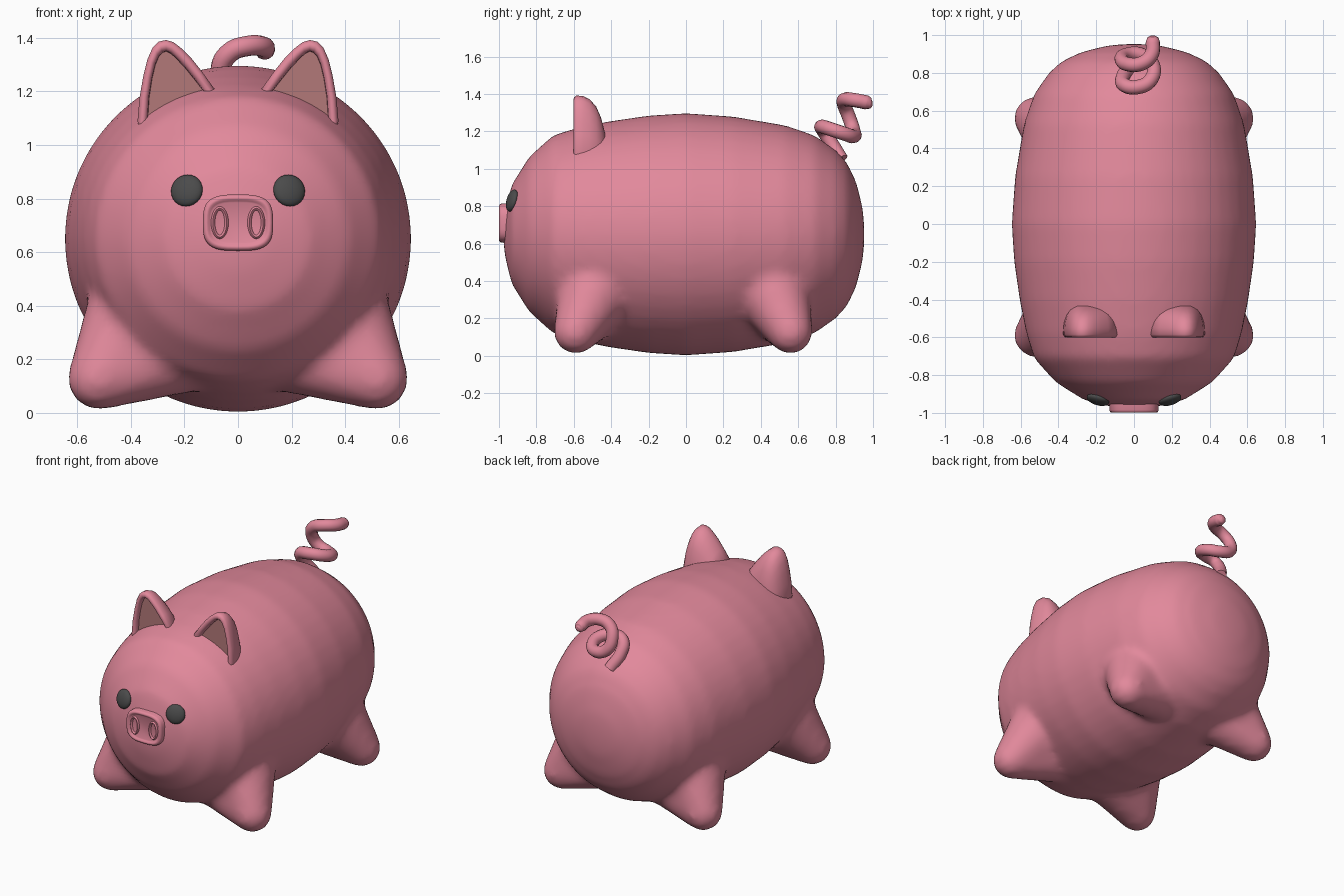
import bpy, bmesh, math
from mathutils import Vector, Matrix

if "Cube" in bpy.data.objects:
    bpy.data.objects.remove(bpy.data.objects["Cube"])


def material(name, rgb):
    m = bpy.data.materials.new(name)
    m.diffuse_color = (*rgb, 1)
    m.use_nodes = True
    m.node_tree.nodes["Principled BSDF"].inputs["Base Color"].default_value = m.diffuse_color
    return m


PINK = material("pink", (0.76, 0.25, 0.33))
INNER = material("dusky pink", (0.45, 0.19, 0.19))
DARK = material("charcoal", (0.07, 0.07, 0.07))


def finish(bm, name, mats, angle=40):
    bmesh.ops.recalc_face_normals(bm, faces=bm.faces[:])
    me = bpy.data.meshes.new(name)
    bm.to_mesh(me)
    bm.free()
    for m in mats:
        me.materials.append(m)
    ob = bpy.data.objects.new(name, me)
    bpy.context.collection.objects.link(ob)
    bpy.ops.object.select_all(action='DESELECT')
    bpy.context.view_layer.objects.active = ob
    ob.select_set(True)
    bpy.ops.object.shade_smooth_by_angle(angle=math.radians(angle))
    return ob


def loft(bm, loops):
    """Skin a list of equal-length closed loops and cap both ends."""
    rings = [[bm.verts.new(p) for p in loop] for loop in loops]
    n = len(rings[0])
    for a, b in zip(rings, rings[1:]):
        for i in range(n):
            j = (i + 1) % n
            bm.faces.new((a[i], a[j], b[j], b[i]))
    return bm.faces.new(rings[0]), bm.faces.new(rings[-1])


def superellipse(cx, cz, rx, rz, y, power=1.0, n=32):
    pts = []
    for i in range(n):
        t = 2 * math.pi * i / n
        c, s = math.cos(t), math.sin(t)
        pts.append((cx + rx * math.copysign(abs(c) ** power, c), y,
                    cz + rz * math.copysign(abs(s) ** power, s)))
    return pts


def hull_of_spheres(bm, spheres):
    tmp = bmesh.new()
    for centre, r in spheres:
        bmesh.ops.create_icosphere(tmp, subdivisions=3, radius=r,
                                   matrix=Matrix.Translation(centre))
    pts = [v.co.copy() for v in tmp.verts]
    tmp.free()
    hull = bmesh.new()
    for p in pts:
        hull.verts.new(p)
    bmesh.ops.convex_hull(hull, input=hull.verts[:])
    bmesh.ops.delete(hull, geom=[v for v in hull.verts if not v.link_faces],
                     context='VERTS')
    bmesh.ops.recalc_face_normals(hull, faces=hull.faces[:])
    me = bpy.data.meshes.new("tmp")
    hull.to_mesh(me)
    hull.free()
    bm.from_mesh(me)
    bpy.data.meshes.remove(me)


# body: barrel turned about the y axis, blended with four stubby legs
bm = bmesh.new()
profile = [(-0.975, 0.05), (-0.968, 0.12), (-0.932, 0.265), (-0.838, 0.415),
           (-0.71, 0.53), (-0.58, 0.57), (-0.406, 0.605), (-0.2, 0.635), (0, 0.648),
           (0.25, 0.63), (0.53, 0.583), (0.69, 0.528), (0.80, 0.45), (0.86, 0.385),
           (0.91, 0.28), (0.945, 0.14), (0.953, 0.04)]
loft(bm, [superellipse(0, 0.65, r, r, y, n=48) for y, r in profile])
bmesh.ops.recalc_face_normals(bm, faces=bm.faces[:])
for sx in (-1, 1):
    for tip_y, in_y in ((-0.59, -0.46), (0.56, 0.44)):
        hull_of_spheres(bm, [((sx * 0.52, tip_y, 0.127), 0.117),
                             ((sx * 0.34, in_y, 0.40), 0.22),
                             ((sx * 0.12, in_y * 1.08, 0.26), 0.17)])
body = finish(bm, "body_and_legs", [PINK], 180)
rm = body.modifiers.new("blend", 'REMESH')
rm.mode = 'VOXEL'
rm.voxel_size = 0.025
rm.use_smooth_shade = True
sm = body.modifiers.new("soften", 'SMOOTH')
sm.factor = 0.5
sm.iterations = 8

# ears: hollow-fronted shells with a rounded rim
outline = [(0.36, 1.02), (0.375, 1.09), (0.367, 1.18), (0.353, 1.26), (0.338, 1.32),
           (0.318, 1.365), (0.295, 1.386), (0.268, 1.392), (0.24, 1.383), (0.21, 1.36),
           (0.175, 1.325), (0.135, 1.275), (0.085, 1.205), (0.14, 1.02)]
inner = [(0.33, 1.02), (0.337, 1.09), (0.331, 1.18), (0.32, 1.25), (0.308, 1.30),
         (0.295, 1.33), (0.282, 1.345), (0.268, 1.349), (0.25, 1.341), (0.228, 1.32),
         (0.198, 1.288), (0.163, 1.245), (0.12, 1.19), (0.16, 1.02)]


def ear_loop(sx, y, s, blend=0.0):
    pts = []
    for (ox, oz), (ix, iz) in zip(outline, inner):
        x, z = ox + (ix - ox) * blend, oz + (iz - oz) * blend
        pts.append((sx * (0.235 + (x - 0.235) * (0.35 + 0.65 * s)), y,
                    1.06 + (z - 1.06) * s))
    return pts


for sx, side in ((-1, "left"), (1, "right")):
    bm = bmesh.new()
    rows = [(-0.57, 1, 1), (-0.588, 1, 0.95), (-0.598, 1, 0.75), (-0.602, 1, 0.5),
            (-0.598, 1, 0.22), (-0.585, 1, 0), (-0.55, 0.99, 0), (-0.515, 0.94, 0),
            (-0.48, 0.82, 0), (-0.455, 0.65, 0), (-0.435, 0.42, 0), (-0.425, 0.2, 0)]
    panel, _ = loft(bm, [ear_loop(sx, *r) for r in rows])
    panel.material_index = 1
    finish(bm, side + "_ear", [PINK, INNER], 60)

# snout: rounded plate with a raised rim
bm = bmesh.new()
rows = [(0, -0.90), (0, -0.985), (0.004, -0.994), (0.011, -0.999), (0.018, -0.998),
        (0.024, -0.992), (0.03, -0.989)]
loft(bm, [superellipse(0, 0.71, 0.131 - d, 0.105 - d, y, 0.62, 40) for d, y in rows])
finish(bm, "snout", [PINK], 60)

# nostrils: oval rims
for sx, side in ((-1, "left"), (1, "right")):
    bm = bmesh.new()
    rows = [(0.034, -0.985), (0.031, -0.995), (0.026, -0.999), (0.021, -0.996),
            (0.017, -0.987)]
    loft(bm, [superellipse(sx * 0.068, 0.71, r, r + 0.028, y, n=24) for r, y in rows])
    finish(bm, side + "_nostril", [PINK], 60)

# eyes: flattened balls lying on the face
for sx, side in ((-1, "left"), (1, "right")):
    normal = Vector((sx * 0.29, -1, 0.28)).normalized()
    mat = (Matrix.Translation((sx * 0.191, -0.93, 0.83))
           @ normal.to_track_quat('Z', 'Y').to_matrix().to_4x4()
           @ Matrix.Diagonal((0.061, 0.061, 0.026, 1)))
    bm = bmesh.new()
    bmesh.ops.create_uvsphere(bm, u_segments=24, v_segments=14, radius=1, matrix=mat)
    finish(bm, side + "_eye", [DARK], 180)

# curly tail: tube swept along a coil
path = [(-0.02, 0.83, 1.05), (-0.06, 0.775, 1.14), (-0.05, 0.735, 1.205),
        (0.02, 0.725, 1.225), (0.09, 0.765, 1.215), (0.10, 0.84, 1.19),
        (0.04, 0.895, 1.175), (-0.04, 0.895, 1.205), (-0.065, 0.87, 1.28),
        (-0.03, 0.845, 1.345), (0.04, 0.85, 1.37), (0.092, 0.895, 1.368),
        (0.10, 0.965, 1.355), (0.10, 0.988, 1.35), (0.10, 0.998, 1.35)]
cu = bpy.data.curves.new("tail", 'CURVE')
cu.dimensions = '3D'
cu.bevel_depth = 0.038
cu.bevel_resolution = 4
cu.resolution_u = 6
cu.use_fill_caps = True
sp = cu.splines.new('BEZIER')
sp.bezier_points.add(len(path) - 1)
for i, (bp, p) in enumerate(zip(sp.bezier_points, path)):
    bp.co = p
    bp.handle_left_type = bp.handle_right_type = 'AUTO'
    bp.radius = {len(path) - 1: 0.25, len(path) - 2: 0.75}.get(i, 1)
cu.materials.append(PINK)
tail = bpy.data.objects.new("tail", cu)
bpy.context.collection.objects.link(tail)
bpy.ops.object.select_all(action='DESELECT')
bpy.context.view_layer.objects.active = tail
tail.select_set(True)
bpy.ops.object.convert(target='MESH')
bpy.ops.object.shade_smooth_by_angle(angle=math.radians(60))
